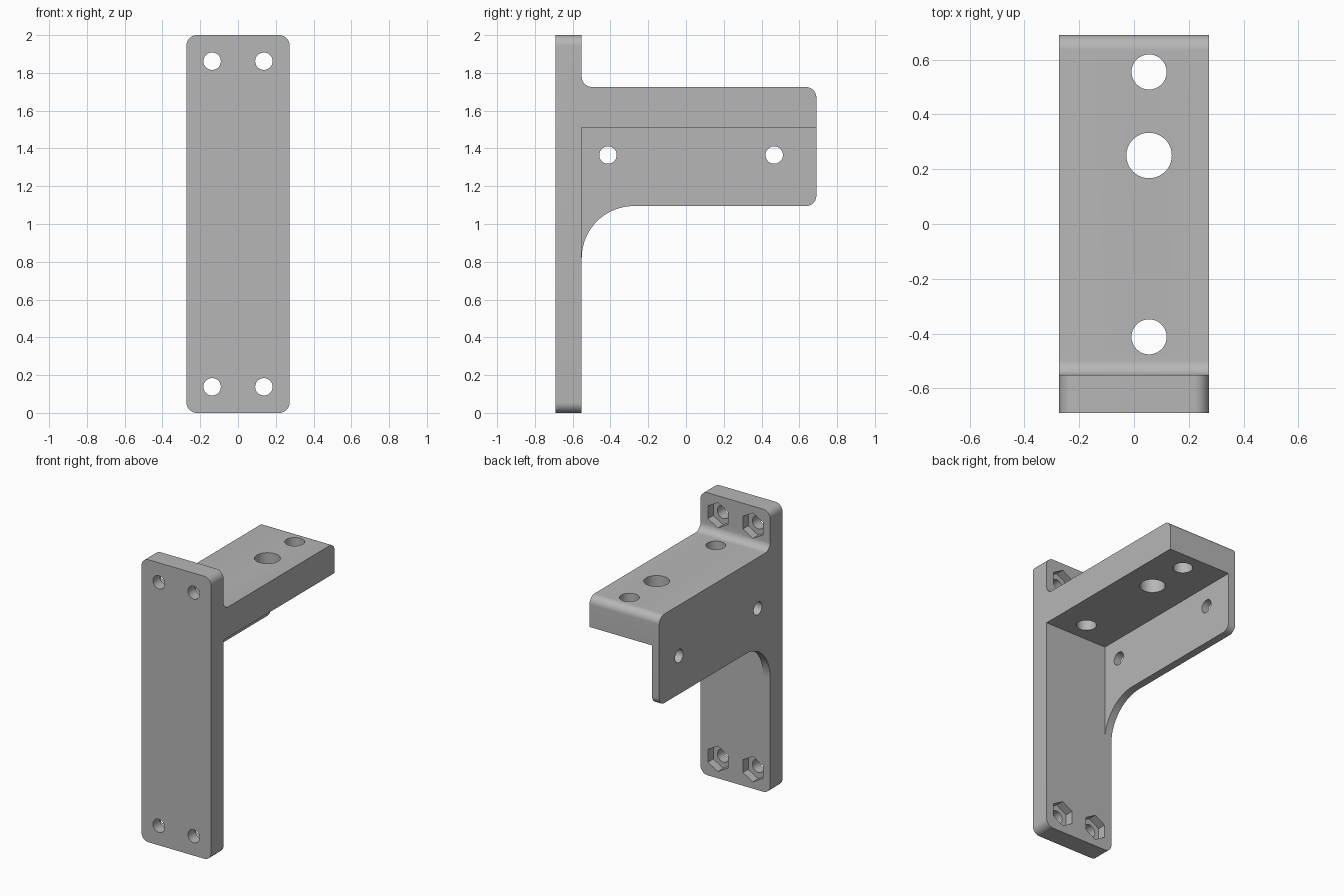
import bpy
import bmesh
from math import cos, sin, tan, pi, radians
from mathutils import Vector

if "Cube" in bpy.data.objects:
    bpy.data.objects.remove(bpy.data.objects["Cube"])

HALF_W = 0.273
FRONT, INNER, END = -0.69, -0.552, 0.69     # y stations
TOP, SHELF_TOP, SHELF_BOTTOM, WEB_BOTTOM = 2.0, 1.725, 1.51, 1.095
WEB_T = 0.055
R = 0.055

grey = bpy.data.materials.new("plain grey")
grey.use_nodes = True
colour = (0.47, 0.47, 0.47, 1)
grey.diffuse_color = colour
grey.node_tree.nodes["Principled BSDF"].inputs["Base Color"].default_value = colour


def rounded(corners, steps=10):
    """Outline from (a, b, radius) corners, each rounded by an arc."""
    pts = []
    for i, (a, b, r) in enumerate(corners):
        p = Vector((a, b))
        if r == 0:
            pts.append(p)
            continue
        u = (Vector(corners[i - 1][:2]) - p).normalized()
        v = (Vector(corners[(i + 1) % len(corners)][:2]) - p).normalized()
        # all rounded corners are square, so the arc centre lies at p + r(u + v)
        for k in range(steps + 1):
            t = k / steps * pi / 2
            pts.append(p + r * (u * (1 - sin(t)) + v * (1 - cos(t))))
    return pts


def ngon(a, b, r, sides=40):
    return [(a + r * sin(2 * pi * k / sides), b + r * cos(2 * pi * k / sides))
            for k in range(sides)]


def prism(name, outline, axis, lo, hi):
    """Extrude an outline along axis 0, 1 or 2."""
    bm = bmesh.new()
    rings = []
    for level in (lo, hi):
        ring = []
        for p in outline:
            co = list(p)
            co.insert(axis, level)
            ring.append(bm.verts.new(co))
        rings.append(ring)
        bm.faces.new(ring)
    n = len(outline)
    for i in range(n):
        j = (i + 1) % n
        bm.faces.new((rings[0][i], rings[0][j], rings[1][j], rings[1][i]))
    bmesh.ops.recalc_face_normals(bm, faces=bm.faces)
    mesh = bpy.data.meshes.new(name)
    bm.to_mesh(mesh)
    bm.free()
    mesh.materials.append(grey)
    obj = bpy.data.objects.new(name, mesh)
    bpy.context.collection.objects.link(obj)
    return obj


def combine(target, tool, operation):
    """Apply a boolean and discard the tool."""
    mod = target.modifiers.new(operation, "BOOLEAN")
    mod.operation, mod.solver, mod.object = operation, "EXACT", tool
    bpy.context.view_layer.objects.active = target
    bpy.ops.object.modifier_apply(modifier=mod.name)
    bpy.data.objects.remove(tool)


# Upright mounting plate with rounded corners
bracket = prism("mounting_bracket", rounded([
    (-HALF_W, 0, R), (HALF_W, 0, R), (HALF_W, TOP, R), (-HALF_W, TOP, R)]),
    1, FRONT, INNER)

# Shelf and side web share the same rounded top edge
root = INNER - 0.06
top_edge = [(END, SHELF_TOP, R), (INNER, SHELF_TOP, R),
            (INNER, SHELF_TOP + R, 0), (root, SHELF_TOP + R, 0)]
shelf = prism("shelf", rounded(
    [(root, SHELF_BOTTOM, 0), (END, SHELF_BOTTOM, 0)] + top_edge),
    0, -HALF_W, HALF_W)
combine(bracket, shelf, "UNION")

gusset = 0.275
web = prism("side_web", rounded(
    [(root, WEB_BOTTOM - gusset, 0), (INNER, WEB_BOTTOM - gusset, 0),
     (INNER, WEB_BOTTOM, gusset), (END, WEB_BOTTOM, R)] + top_edge, 16),
    0, -HALF_W, -HALF_W + WEB_T)
combine(bracket, web, "UNION")

# Bolt holes through the plate, with hexagonal nut pockets behind
for x in (-0.137, 0.137):
    for z in (0.138, TOP - 0.138):
        hole = prism("bolt_hole", ngon(x, z, 0.046), 1, FRONT - 0.1, INNER + 0.05)
        combine(bracket, hole, "DIFFERENCE")
        pocket = prism("nut_pocket", ngon(x, z, 0.09, 6), 1, INNER - 0.06, INNER + 0.04)
        combine(bracket, pocket, "DIFFERENCE")

# Vertical holes through the shelf
for y, r in ((0.555, 0.064), (0.25, 0.083), (-0.412, 0.064)):
    hole = prism("shelf_hole", ngon(0.055, y, r), 2, SHELF_BOTTOM - 0.1, SHELF_TOP + 0.1)
    combine(bracket, hole, "DIFFERENCE")

# Cross holes through the side web
for y in (-0.413, 0.467):
    hole = prism("web_hole", ngon(y, 1.365, 0.046), 0, -HALF_W - 0.1, 0)
    combine(bracket, hole, "DIFFERENCE")

# Smooth curved walls, keep sharp edges
bpy.ops.object.select_all(action="DESELECT")
bracket.select_set(True)
bpy.context.view_layer.objects.active = bracket
bpy.ops.object.shade_smooth_by_angle(angle=radians(30))
